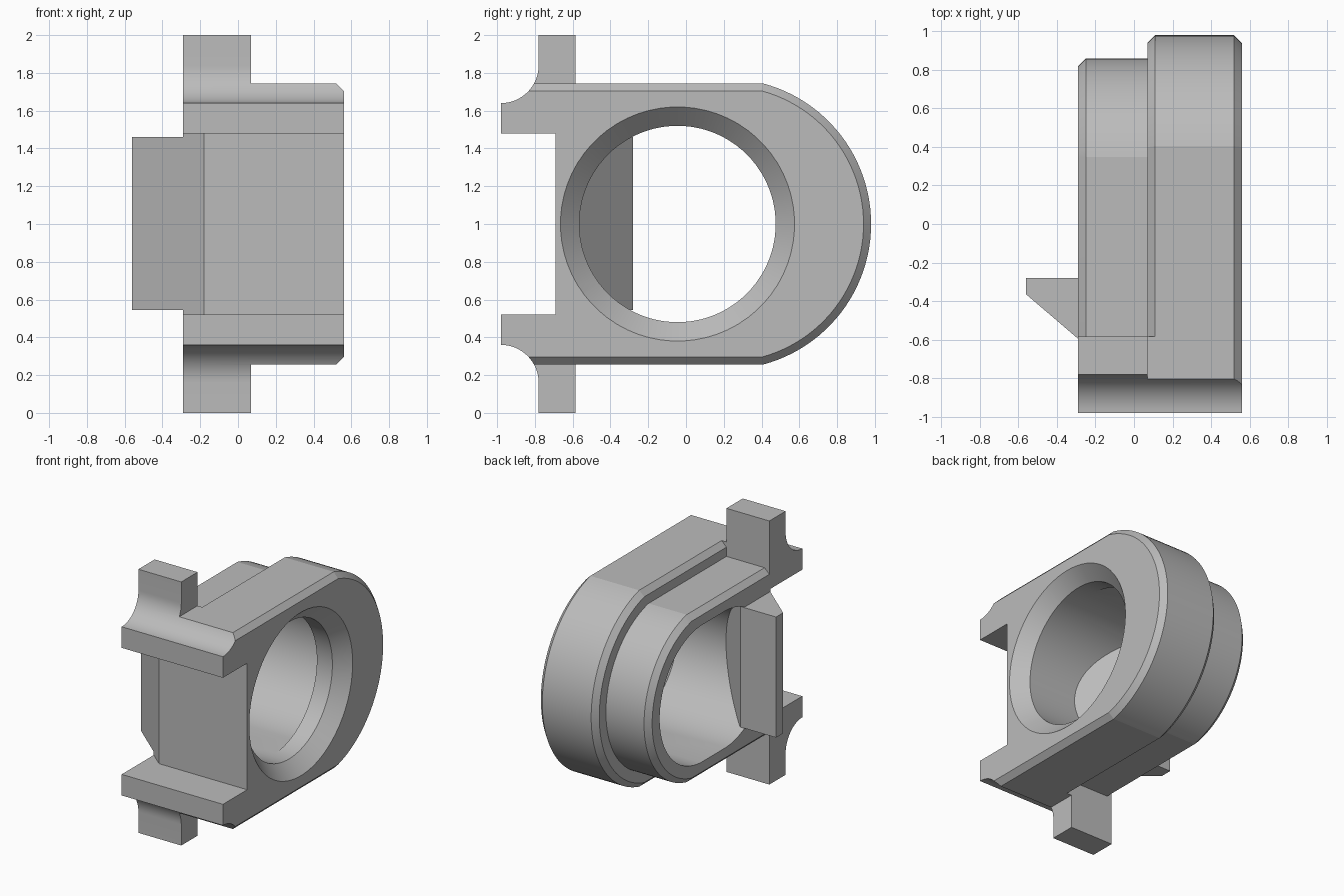
import bpy, bmesh, math

if "Cube" in bpy.data.objects:
    bpy.data.objects.remove(bpy.data.objects["Cube"], do_unlink=True)

grey = bpy.data.materials.new("plain grey")
grey.use_nodes = True
grey.diffuse_color = (0.5, 0.5, 0.5, 1)
grey.node_tree.nodes["Principled BSDF"].inputs["Base Color"].default_value = (0.5, 0.5, 0.5, 1)

ARC_Y = 0.21      # centre of the rounded back
HOLE_Y = -0.045   # centre of the bore
BORE = 0.52


def loft(name, rings):
    """Closed solid through rings of equal point count."""
    bm = bmesh.new()
    loops = [[bm.verts.new(p) for p in ring] for ring in rings]
    n = len(loops[0])
    for a, b in zip(loops, loops[1:]):
        for i in range(n):
            j = (i + 1) % n
            bm.faces.new((a[i], a[j], b[j], b[i]))
    bm.faces.new(loops[0])
    bm.faces.new(loops[-1])
    bmesh.ops.recalc_face_normals(bm, faces=bm.faces)
    mesh = bpy.data.meshes.new(name)
    bm.to_mesh(mesh)
    bm.free()
    mesh.materials.append(grey)
    ob = bpy.data.objects.new(name, mesh)
    bpy.context.collection.objects.link(ob)
    return ob


def along_x(name, profile, x0, x1):
    return loft(name, [[(x, y, z) for y, z in profile] for x in (x0, x1)])


def box(name, x0, x1, y0, y1, z0, z1):
    return along_x(name, [(y0, z0), (y1, z0), (y1, z1), (y0, z1)], x0, x1)


def along_z(name, outline, z0, z1):
    return loft(name, [[(x, y, z) for x, y in outline] for z in (z0, z1)])


def d_ring(x, front, half, radius):
    """Flat-sided outline with a rounded back."""
    a = math.asin(half / radius)
    arc = [(x, ARC_Y + radius * math.cos(t), 1 + radius * math.sin(t))
           for t in (-a + 2 * a * i / 48 for i in range(49))]
    return [(x, front, 1 - half)] + arc + [(x, front, 1 + half)]


def bore_ring(x, radius, back=HOLE_Y):
    """Circle, stretched to a slot when back lies behind the bore centre."""
    pts = []
    for i in range(64):
        t = math.tau * (i + 0.5) / 64
        cy = back if math.cos(t) > 0 else HOLE_Y
        pts.append((x, cy + radius * math.cos(t), 1 + radius * math.sin(t)))
    return pts


def combine(target, tool, operation):
    mod = target.modifiers.new(operation, 'BOOLEAN')
    mod.operation = operation
    mod.solver = 'EXACT'
    mod.object = tool
    bpy.context.view_layer.objects.active = target
    bpy.ops.object.modifier_apply(modifier=mod.name)
    bpy.data.objects.remove(tool, do_unlink=True)


# Large housing with chamfered rims, and the smaller collar beside it
body = loft("housing", [d_ring(x, -0.98, 0.745 - c, 0.77 - c)
                        for x, c in ((0.07, 0.04), (0.11, 0), (0.52, 0), (0.56, 0.04))])
collar = loft("collar", [d_ring(x, -0.65, 0.635 - c, 0.65 - c)
                         for x, c in ((-0.29, 0.04), (-0.25, 0), (0.2, 0))])
combine(body, collar, 'UNION')

# Front block that becomes the posts and prongs
combine(body, box("rim_fill", 0, 0.2, -0.98, -0.585, 0.255, 1.745), 'UNION')
combine(body, box("post_block", -0.29, 0.07, -0.98, -0.585, 0, 2), 'UNION')

# Gap between the prongs, and the concave fillets above and below them
combine(body, box("prong_gap", -1, 1, -1.2, -0.69, 0.52, 1.48), 'DIFFERENCE')
for side in (1, -1):
    arc = [(-0.98 + 0.2 * math.sin(t), 1 + side * (0.84 - 0.2 * math.cos(t)))
           for t in (math.pi / 2 * i / 16 for i in range(17))]
    scoop = [(-1.2, 1 + side * 0.64)] + arc + [(-0.78, 1 + side * 1.2), (-1.2, 1 + side * 1.2)]
    combine(body, along_x("fillet_cutter", scoop, -1, 1), 'DIFFERENCE')

# Sloped front corner between the prongs
combine(body, along_z("corner_cutter", [(-0.18, -0.69), (-0.18, -0.8), (-0.4, -0.8), (-0.4, -0.502)],
                      0.52, 1.48), 'DIFFERENCE')

# Countersunk bore opening into a slot-shaped cavity
combine(body, loft("bore_cutter", [bore_ring(0.6, 0.66), bore_ring(0.46, BORE),
                                   bore_ring(0.33, BORE)]), 'DIFFERENCE')
combine(body, loft("cavity_cutter", [bore_ring(x, BORE, ARC_Y) for x in (0.33, -0.5)]), 'DIFFERENCE')

# Slanted deflector reaching out of the cavity
deflector = along_z("deflector", [(-0.56, -0.28), (-0.56, -0.365), (-0.18, -0.69),
                                  (0.2, -0.69), (-0.26, -0.28)], 0.545, 1.46)
combine(body, deflector, 'UNION')

# Smooth the round walls, keep the machined edges crisp
bpy.ops.object.select_all(action='DESELECT')
body.select_set(True)
bpy.context.view_layer.objects.active = body
bpy.ops.object.shade_smooth_by_angle(angle=math.radians(10))
